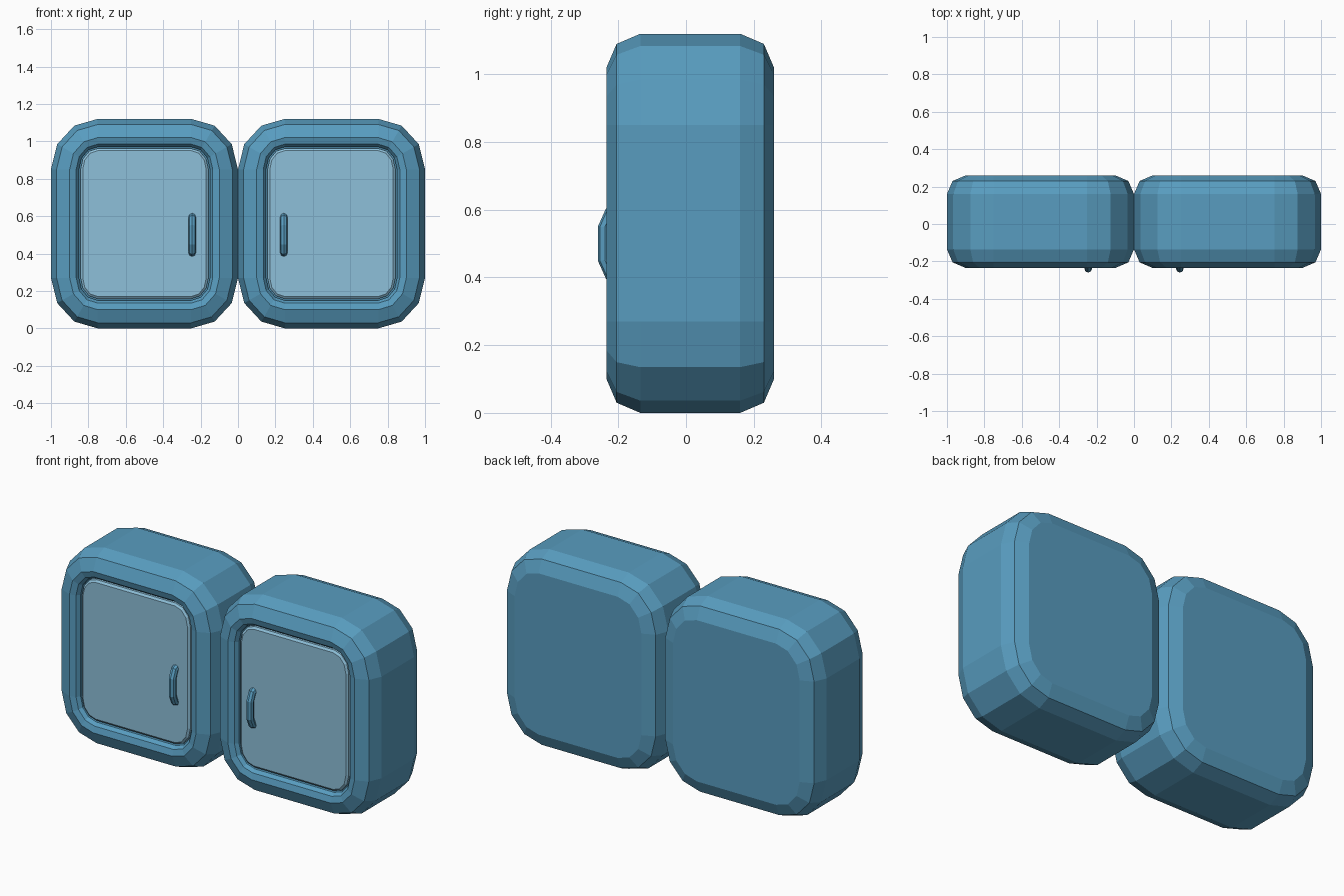
import bpy, bmesh
from math import sin, cos, radians

cube = bpy.data.objects.get("Cube")
if cube:
    bpy.data.objects.remove(cube, do_unlink=True)


def make_material(name, color):
    mat = bpy.data.materials.new(name)
    mat.use_nodes = True
    mat.diffuse_color = color
    mat.node_tree.nodes["Principled BSDF"].inputs["Base Color"].default_value = color
    return mat


body_blue = make_material("body blue", (0.098, 0.335, 0.525, 1))
panel_blue = make_material("pale panel blue", (0.27, 0.527, 0.70, 1))

WIDTH, HEIGHT = 1.0, 1.12
RADIUS_X, RADIUS_Z = 0.25, 0.27


def rounded_loop(cx, inset, y):
    """Rounded rectangle with three facets per corner, shrunk by inset."""
    rx, rz = RADIUS_X - inset, RADIUS_Z - inset
    points = []
    for i, (sx, sz) in enumerate([(1, 1), (-1, 1), (-1, -1), (1, -1)]):
        for step in range(4):
            a = radians(90 * i + 30 * step)
            points.append((cx + sx * (WIDTH / 2 - RADIUS_X) + rx * cos(a), y,
                           HEIGHT / 2 + sz * (HEIGHT / 2 - RADIUS_Z) + rz * sin(a)))
    return points


def loft(name, cx, profile, mat):
    """Closed solid through (inset, y) loops, capped at both ends."""
    bm = bmesh.new()
    loops = [[bm.verts.new(p) for p in rounded_loop(cx, *row)] for row in profile]
    for a, b in zip(loops, loops[1:]):
        for i in range(len(a)):
            j = (i + 1) % len(a)
            bm.faces.new((a[i], a[j], b[j], b[i]))
    bm.faces.new(loops[0])
    bm.faces.new(loops[-1])
    bmesh.ops.recalc_face_normals(bm, faces=bm.faces)
    mesh = bpy.data.meshes.new(name)
    bm.to_mesh(mesh)
    bm.free()
    mesh.materials.append(mat)
    obj = bpy.data.objects.new(name, mesh)
    bpy.context.collection.objects.link(obj)
    return obj


def handle(name, x):
    """Faceted bow handle swept along a short path."""
    curve = bpy.data.curves.new(name, "CURVE")
    curve.dimensions = "3D"
    curve.bevel_depth = 0.02
    curve.bevel_resolution = 2
    curve.use_fill_caps = True
    path = [(-0.19, 0.395), (-0.222, 0.41), (-0.24, 0.452),
            (-0.24, 0.548), (-0.222, 0.59), (-0.19, 0.605)]
    spline = curve.splines.new("POLY")
    spline.points.add(len(path) - 1)
    for point, (y, z) in zip(spline.points, path):
        point.co = (x, y, z, 1)
    spline.use_smooth = False
    curve.materials.append(body_blue)
    obj = bpy.data.objects.new(name, curve)
    bpy.context.collection.objects.link(obj)


# Outer shell from back to front, then into the door recess
shell_profile = [(0.1, 0.26), (0.03, 0.23), (0, 0.16), (0, -0.135), (0.03, -0.205),
                 (0.1, -0.235), (0.135, -0.225), (0.15, -0.205), (0.15, -0.18)]
# Door slab with a narrow bevelled edge
door_profile = [(0.158, -0.175), (0.158, -0.204), (0.17, -0.213)]

for side, s in (("left", 1), ("right", -1)):
    loft(side + "_cabinet_body", s * WIDTH / 2, shell_profile, body_blue)
    loft(side + "_door_panel", s * WIDTH / 2, door_profile, panel_blue)
    handle(side + "_door_handle", s * 0.245)
